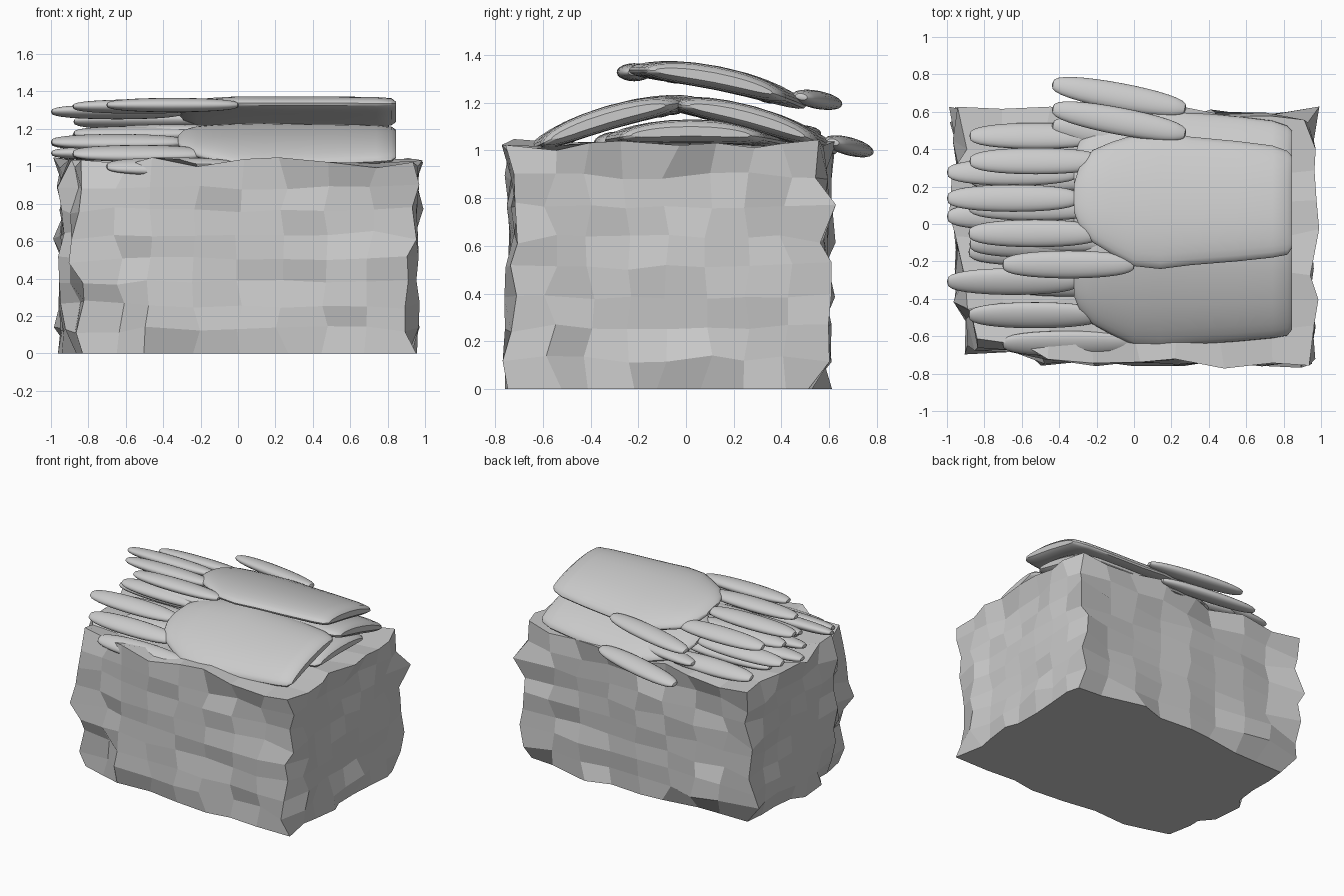
import bpy, bmesh, math, random
from mathutils import Vector, Matrix

if "Cube" in bpy.data.objects:
    bpy.data.objects.remove(bpy.data.objects["Cube"])

random.seed(5)


def add_object(name, bm, smooth=False):
    bmesh.ops.recalc_face_normals(bm, faces=bm.faces)
    me = bpy.data.meshes.new(name)
    bm.to_mesh(me)
    bm.free()
    ob = bpy.data.objects.new(name, me)
    bpy.context.collection.objects.link(ob)
    if smooth:
        bpy.ops.object.select_all(action='DESELECT')
        ob.select_set(True)
        bpy.context.view_layer.objects.active = ob
        bpy.ops.object.shade_smooth_by_angle(angle=math.radians(40))
    return ob


# Rock: subdivided box with rough edges, calmer face centres and a flat base
def build_rock():
    bm = bmesh.new()
    bmesh.ops.create_cube(bm, size=2)
    bmesh.ops.subdivide_edges(bm, edges=bm.edges[:], cuts=7, use_grid_fill=True)
    for v in bm.verts:
        c = v.co.copy()
        near_edge = sorted(abs(k) for k in c)[1]
        amp = 0.025 + 0.05 * near_edge ** 3
        x, y, z = 0.94 * c.x, -0.075 + 0.655 * c.y, 0.51 + 0.51 * c.z
        # front left corner is chipped back, most of all near the base
        if c.x < -0.7 and c.y < -0.7:
            x, y = x + 0.07, y + 0.07
        jit = lambda s=1.0: random.uniform(-1, 1) * amp * s
        x, y = x + jit(0.7), y + jit(0.7)
        if c.z > -0.99:
            z += jit(0.4)
        else:
            x, y, z = x * 0.97, y * 0.97, 0
        v.co = (max(-1, min(1, x)), max(-0.78, min(0.64, y)), max(0, min(1.06, z)))
    return add_object("rock", bm)


SAG = 0.28


# Finger: flattened, slightly blunt ellipsoid
def add_finger(bm, x, y, z, length, turn=0.0, roll=0.0):
    geo = bmesh.ops.create_uvsphere(bm, u_segments=20, v_segments=16, radius=1)
    rot = Matrix.Rotation(turn, 3, 'Z') @ Matrix.Rotation(roll, 3, 'X')
    for v in geo['verts']:
        a, b, c = v.co.z, v.co.x, v.co.y
        r = math.hypot(b, c)
        k = r ** 0.65 / r if r > 1e-4 else 0
        p = Vector((a * length / 2, b * k * 0.074, c * k * 0.038))
        v.co = rot @ p + Vector((x, y, z))


# Palm: lens-shaped sections (x, low y, high y, half height), joined along x
def add_palm(bm):
    stations = [(-0.32, -0.06, 0.10, 0.012), (-0.29, -0.14, 0.2, 0.03),
                (-0.22, -0.22, 0.285, 0.042), (-0.12, -0.28, 0.33, 0.047),
                (0.0, -0.345, 0.37, 0.05), (0.14, -0.36, 0.40, 0.05),
                (0.3, -0.34, 0.36, 0.05), (0.55, -0.32, 0.335, 0.05),
                (0.74, -0.3, 0.31, 0.048), (0.82, -0.285, 0.28, 0.042),
                (0.845, -0.25, 0.25, 0.02)]
    n = 28
    rings = []
    for x, lo, hi, h in stations:
        ring = []
        for i in range(n):
            t = math.tau * i / n
            c, s = math.cos(t), math.sin(t)
            y = (lo + hi) / 2 + (hi - lo) / 2 * math.copysign(abs(c) ** 0.8, c)
            z = h * math.copysign(abs(s) ** 0.9, s) - SAG * y * y
            ring.append(bm.verts.new((x, y, z)))
        rings.append(ring)
    for a, b in zip(rings, rings[1:]):
        for i in range(n):
            j = (i + 1) % n
            bm.faces.new((a[i], a[j], b[j], b[i]))
    bm.faces.new(rings[0])
    bm.faces.new(rings[-1])


def build_glove(name, y, z, tilt, thumb=True):
    bm = bmesh.new()
    add_palm(bm)
    fingers = [(-0.35, -0.335), (-0.53, -0.17), (-0.645, 0.02), (-0.525, 0.225)]
    for fx, fy in fingers:
        add_finger(bm, fx, fy, -0.01 - SAG * fy * fy, 0.71, 0, -2 * SAG * fy)
    if thumb:
        add_finger(bm, -0.08, 0.44, -0.01, 0.73, -0.19)
    bm.transform(Matrix.Translation((0, y, z)) @ Matrix.Rotation(tilt, 4, 'X'))
    return add_object(name, bm, smooth=True)


build_rock()
# Glove pile, from the bottom up
build_glove("bottom_glove", 0.02, 1.08, 0.0)
build_glove("front_glove", -0.33, 1.135, 0.29, thumb=False)
build_glove("back_glove", 0.26, 1.14, -0.26)
build_glove("top_glove", 0.12, 1.305, -0.19)
